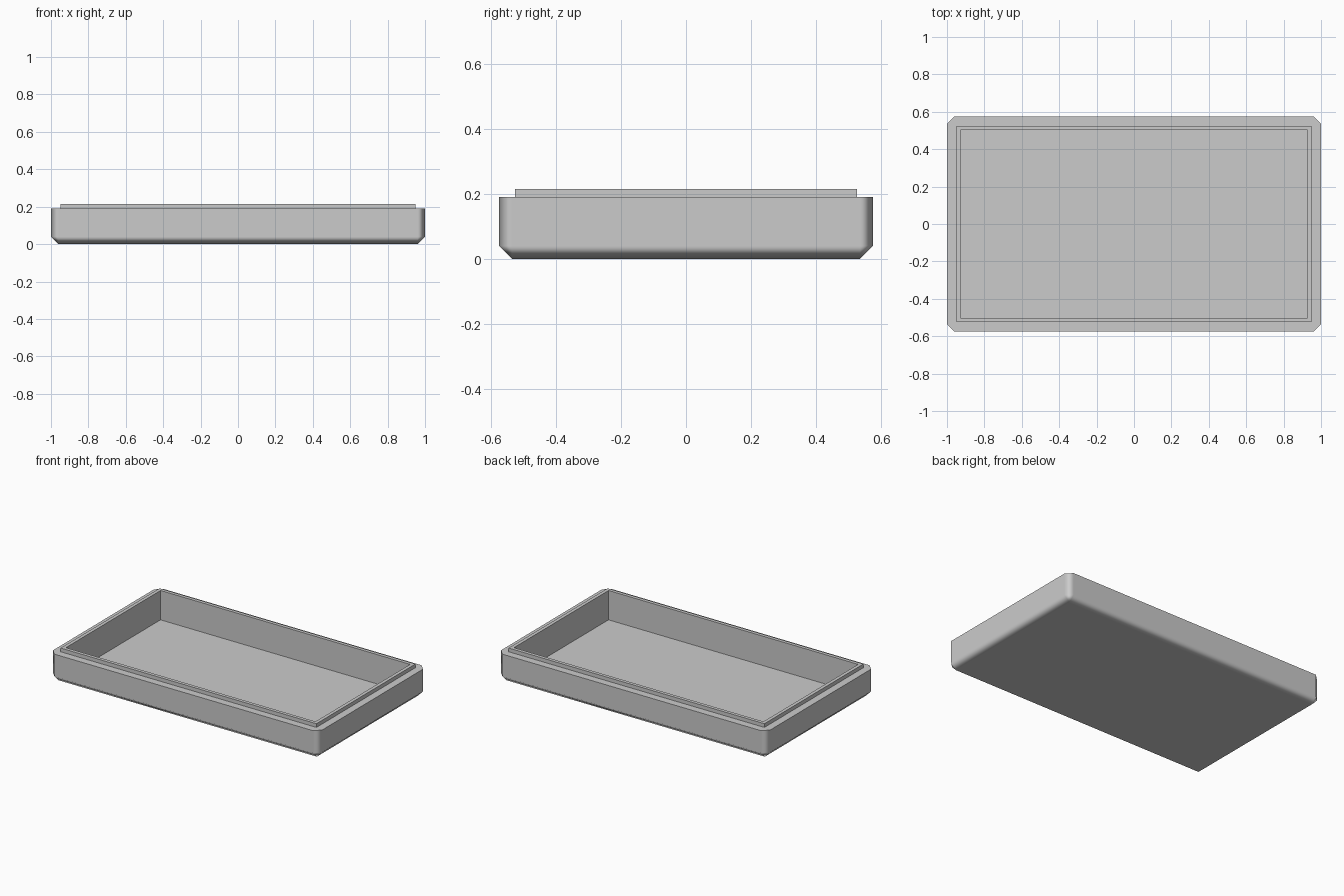
import bpy
import bmesh
import math
from mathutils import Matrix

default = bpy.data.objects.get("Cube")
if default:
    bpy.data.objects.remove(default, do_unlink=True)

# Main sizes
HALF_X, HALF_Y = 1.0, 0.575
BODY_TOP, LIP_TOP, FLOOR = 0.19, 0.215, 0.018
CHAMFER = 0.04
LIP_MARGIN, LIP_WIDTH = 0.05, 0.023

# Plain grey material
grey = bpy.data.materials.new("plain_grey")
grey.use_nodes = True
colour = (0.6, 0.6, 0.6, 1.0)
grey.diffuse_color = colour
grey.node_tree.nodes["Principled BSDF"].inputs["Base Color"].default_value = colour

bm = bmesh.new()


def rectangle(margin, z):
    """Loop of four vertices, set in from the outer walls."""
    x, y = HALF_X - margin, HALF_Y - margin
    return [bm.verts.new((sx * x, sy * y, z))
            for sx, sy in ((-1, -1), (1, -1), (1, 1), (-1, 1))]


def join(lower, upper):
    """Band of quads between two rectangles."""
    for i in range(4):
        j = (i + 1) % 4
        bm.faces.new((lower[i], lower[j], upper[j], upper[i]))


# Outer shell: box with softened upright and bottom edges, open at the top
size = Matrix.Diagonal((2 * HALF_X, 2 * HALF_Y, BODY_TOP, 1))
bmesh.ops.create_cube(bm, size=1, matrix=Matrix.Translation((0, 0, BODY_TOP / 2)) @ size)
soft = [e for e in bm.edges if any(v.co.z < 0.01 for v in e.verts)]
bmesh.ops.bevel(bm, geom=soft, offset=CHAMFER, segments=1, affect='EDGES')
top = max(bm.faces, key=lambda f: f.calc_center_median().z)
bmesh.ops.delete(bm, geom=[top], context='FACES_ONLY')
rim = [e for e in bm.edges if e.is_boundary]

# Raised lip, inner walls and floor
lip_base = rectangle(LIP_MARGIN, BODY_TOP)
lip_outer = rectangle(LIP_MARGIN, LIP_TOP)
lip_inner = rectangle(LIP_MARGIN + LIP_WIDTH, LIP_TOP)
floor = rectangle(LIP_MARGIN + LIP_WIDTH, FLOOR)
join(lip_base, lip_outer)
join(lip_outer, lip_inner)
join(lip_inner, floor)
bm.faces.new(floor)

# Flat ledge between the shell and the lip
ledge = rim + [bm.edges.get((lip_base[i], lip_base[(i + 1) % 4])) for i in range(4)]
bmesh.ops.triangle_fill(bm, edges=ledge, use_beauty=True, normal=(0, 0, 1))
bmesh.ops.recalc_face_normals(bm, faces=bm.faces)

# Smooth chamfers, crisp right-angled edges
for face in bm.faces:
    face.smooth = True
for edge in bm.edges:
    edge.smooth = edge.calc_face_angle(0) < math.radians(60)

mesh = bpy.data.meshes.new("tray")
bm.to_mesh(mesh)
bm.free()
mesh.materials.append(grey)
tray = bpy.data.objects.new("tray", mesh)
bpy.context.collection.objects.link(tray)
weighted = tray.modifiers.new("flat_walls", 'WEIGHTED_NORMAL')
weighted.keep_sharp = True
weighted.weight = 100
